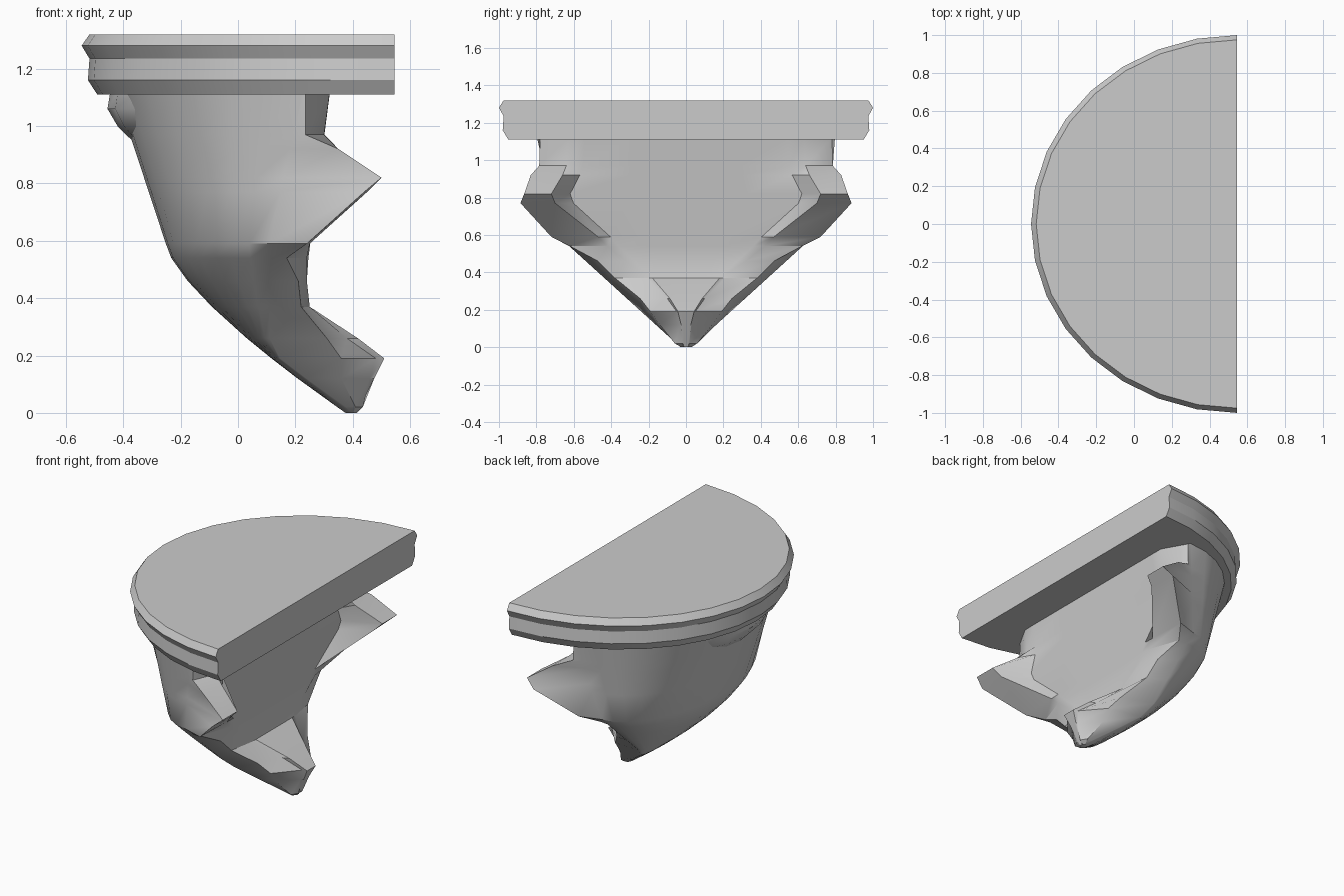
import bpy, bmesh, math

if "Cube" in bpy.data.objects:
    bpy.data.objects.remove(bpy.data.objects["Cube"])


def loft(name, rings, angle):
    """Skin a stack of closed rings and cap both ends."""
    bm = bmesh.new()
    vs = [[bm.verts.new(p) for p in r] for r in rings]
    n = len(rings[0])
    for a, b in zip(vs, vs[1:]):
        for i in range(n):
            j = (i + 1) % n
            bm.faces.new((a[i], a[j], b[j], b[i]))
    bm.faces.new(vs[0])
    bm.faces.new(vs[-1])
    bmesh.ops.recalc_face_normals(bm, faces=bm.faces)
    me = bpy.data.meshes.new(name)
    bm.to_mesh(me)
    bm.free()
    ob = bpy.data.objects.new(name, me)
    bpy.context.collection.objects.link(ob)
    bpy.ops.object.select_all(action='DESELECT')
    ob.select_set(True)
    bpy.context.view_layer.objects.active = ob
    bpy.ops.object.shade_smooth_by_angle(angle=math.radians(angle))


def half_ellipse(x0, depth, width, z, n):
    """Arc bulging towards -x, running from +y to -y."""
    return [(x0 - depth * math.sin(math.pi * i / n), width * math.cos(math.pi * i / n), z)
            for i in range(n + 1)]


# half-round shelf slab with a moulded edge (height, outline scale)
edge = [(1.11, .95), (1.16, .98), (1.235, .975), (1.28, 1), (1.32, .975)]
loft("shelf_slab", [half_ellipse(.545, 1.09 * s, s, z, 16) for z, s in edge], 30)


# carved bracket: rear curve, body width and front face follow from the height
def rear_x(z):
    return -.245 + .62 * (1 - z / .57) ** 1.33 if z < .57 else -.245 - .33 * (z - .57)


def body_y(z):
    return min(.03 + 1.1 * z, .55 + .22 * z)


def face_x(z):
    if z < .2:
        return .415 + .5 * z
    return max(.51 - 1.53 * (z - .2), .235 + .13 * (z - .46))


# broken rim: height, outer corner (x, y), inner corner (x, y)
rim = [
    (0, .40, .025, .41, .012),
    (.02, .41, .06, .435, .018),
    (.12, .36, .14, .46, .03),
    (.19, .36, .19, .48, .05),
    (.26, .31, .245, .38, .10),
    (.37, .22, .38, .25, .21),
    (.46, .21, .47, .24, .32),
    (.54, .17, .62, .24, .42),
    (.59, .24, .72, .25, .47),
    (.77, .44, .885, .45, .70),
    (.82, .50, .865, .50, .72),
    (.92, .35, .83, .35, .66),
    (.97, .235, .785, .30, .64),
    (1.12, .235, .78, .32, .63),
]
rings = []
for z, xo, yo, xi, yi in rim:
    xl, yb, xf = rear_x(z), body_y(z), face_x(z)
    xb = max(xl + .03, .11 + .22 * max(0, z - .6))
    front = [(xf, 0, z), (xf, yi * .45, z), (xf, yi * .86, z), (xi, yi, z), (xo, yo, z)]
    back = half_ellipse(xb, xb - xl, yb, z, 16)
    mirrored = [(x, -y, z) for x, y, z in front[:0:-1]]
    rings.append(front + back + mirrored)
loft("carved_bracket", rings, 35)

# raised boss at the rear, tucked under the slab (height, rear x, half width)
boss = [(.93, -.345, .14), (.96, -.38, .24), (1.0, -.42, .32), (1.06, -.455, .36), (1.12, -.445, .38)]
loft("rear_boss", [half_ellipse(-.25, -.25 - x, w, z, 6) for z, x, w in boss], 35)
